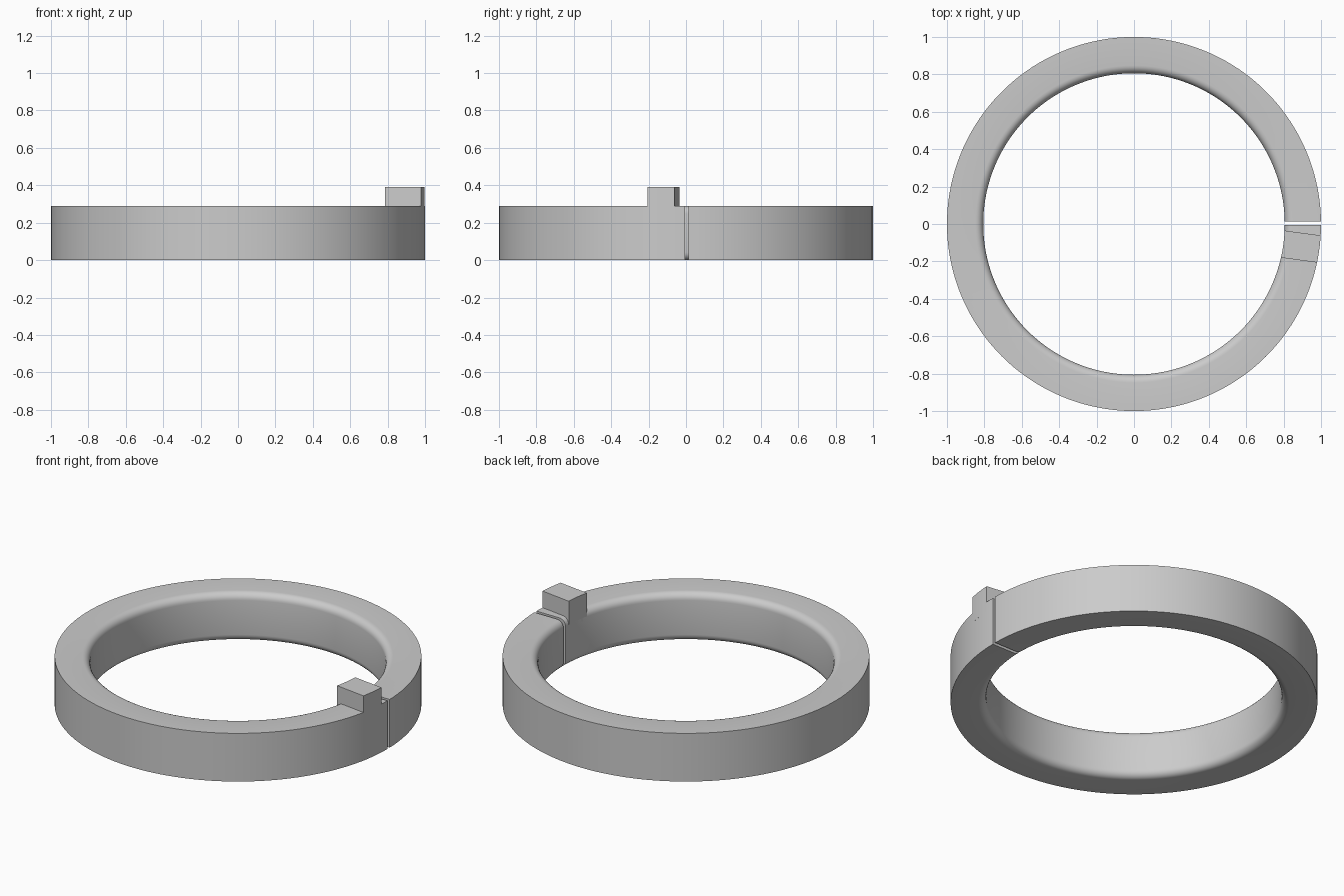
import bpy, bmesh, math

if "Cube" in bpy.data.objects:
    bpy.data.objects.remove(bpy.data.objects["Cube"])

R_OUT, R_IN, HEIGHT, FILLET = 1.0, 0.806, 0.29, 0.042
GAP_LOW, GAP_HIGH = -0.006, 0.014      # straight slot walls in y
TAB_ANGLE, TAB_HALF, TAB_TOP = math.radians(-7.7), 0.073, 0.39

grey = bpy.data.materials.new("plain grey")
grey.diffuse_color = (0.6, 0.6, 0.6, 1)
grey.use_nodes = True
grey.node_tree.nodes["Principled BSDF"].inputs["Base Color"].default_value = grey.diffuse_color


def sweep(name, profile, start_off, end_off, steps, turn=0.0, full=0.0):
    """Sweep an (r, z) profile about z; both ends are flat cuts parallel to the x axis,
    then the part is turned about z."""
    bm = bmesh.new()
    rows = []
    for i in range(steps + 1):
        row = []
        for r, z in profile:
            a0 = math.asin(start_off / r)
            a1 = full + math.asin(end_off / r)
            a = a0 + (a1 - a0) * i / steps + turn
            row.append(bm.verts.new((r * math.cos(a), r * math.sin(a), z)))
        rows.append(row)
    n = len(profile)
    for a, b in zip(rows, rows[1:]):
        for j in range(n):
            k = (j + 1) % n
            bm.faces.new((a[j], b[j], b[k], a[k]))
    bm.faces.new(rows[0])
    bm.faces.new(rows[-1][::-1])
    bmesh.ops.recalc_face_normals(bm, faces=bm.faces)
    mesh = bpy.data.meshes.new(name)
    bm.to_mesh(mesh)
    bm.free()
    obj = bpy.data.objects.new(name, mesh)
    bpy.context.collection.objects.link(obj)
    mesh.materials.append(grey)
    bpy.ops.object.select_all(action='DESELECT')
    obj.select_set(True)
    bpy.context.view_layer.objects.active = obj
    bpy.ops.object.shade_smooth_by_angle(angle=math.radians(30))
    return obj


# Split ring: square outer corners, rounded inner corners
def corner(cz, a0):
    return [(R_IN + FILLET + FILLET * math.cos(math.radians(a0 + 15 * i)),
             cz + FILLET * math.sin(math.radians(a0 + 15 * i))) for i in range(7)]


ring_profile = ([(R_OUT, 0), (R_OUT, HEIGHT)]
                + corner(HEIGHT - FILLET, 90) + corner(FILLET, 180))
sweep("split_ring", ring_profile, GAP_HIGH, GAP_LOW, 144, full=2 * math.pi)

# Locating tab: parallel sides, curved inner and outer faces flush with the ring
tab_profile = [(R_OUT, HEIGHT - 0.06), (R_OUT, TAB_TOP),
               (R_IN, TAB_TOP), (R_IN, HEIGHT - 0.06)]
sweep("locating_tab", tab_profile, -TAB_HALF, TAB_HALF, 6, turn=TAB_ANGLE)
